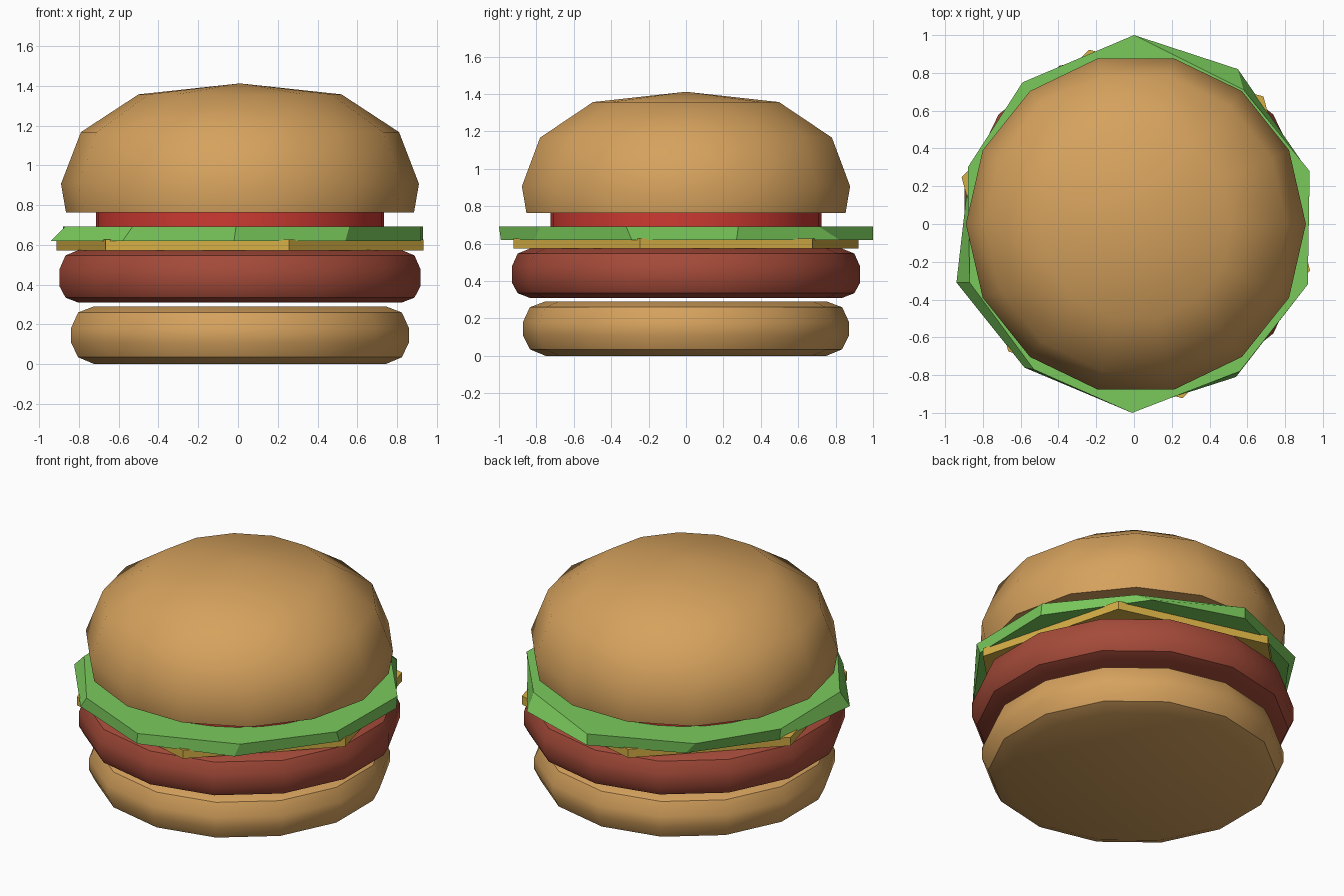
import bpy, bmesh
from math import sin, cos, pi, radians

cube = bpy.data.objects.get("Cube")
if cube:
    bpy.data.objects.remove(cube, do_unlink=True)

CENTRE_X = 0.01


def material(name, rgb):
    mat = bpy.data.materials.new(name)
    mat.use_nodes = True
    mat.diffuse_color = (*rgb, 1)
    bsdf = mat.node_tree.nodes["Principled BSDF"]
    bsdf.inputs["Base Color"].default_value = (*rgb, 1)
    bsdf.inputs["Roughness"].default_value = 0.8
    return mat


def stack(name, rings, mat, smooth=None):
    """Join rings of points from bottom to top; a one-point ring is an apex."""
    bm = bmesh.new()
    loops = [[bm.verts.new(p) for p in ring] for ring in rings]
    for low, high in zip(loops, loops[1:]):
        n = len(low)
        for i in range(n):
            j = (i + 1) % n
            if len(high) == 1:
                bm.faces.new((low[i], low[j], high[0]))
            else:
                bm.faces.new((low[i], low[j], high[j], high[i]))
    for cap in (loops[0], loops[-1]):
        if len(cap) > 2:
            bm.faces.new(cap)
    bmesh.ops.recalc_face_normals(bm, faces=bm.faces[:])
    mesh = bpy.data.meshes.new(name)
    bm.to_mesh(mesh)
    bm.free()
    mesh.materials.append(mat)
    obj = bpy.data.objects.new(name, mesh)
    bpy.context.collection.objects.link(obj)
    if smooth:
        bpy.ops.object.select_all(action='DESELECT')
        obj.select_set(True)
        bpy.context.view_layer.objects.active = obj
        bpy.ops.object.shade_smooth_by_angle(angle=radians(smooth))
    return obj


def lathe(name, profile, sides, turn, mat, smooth=None):
    """Revolve (radius, z) pairs around the upright axis."""
    rings = []
    for r, z in profile:
        count = sides if r > 0 else 1
        angles = [radians(turn) + 2 * pi * i / sides for i in range(count)]
        rings.append([(CENTRE_X + r * cos(a), r * sin(a), z) for a in angles])
    return stack(name, rings, mat, smooth)


bun = material("toasted_bun", (0.67, 0.36, 0.11))
meat = material("cooked_meat", (0.376, 0.07, 0.041))
yellow = material("cheese_yellow", (0.66, 0.42, 0.058))
green = material("leaf_green", (0.195, 0.59, 0.107))
red = material("tomato_red", (0.61, 0.042, 0.032))

# Bottom bun and patty: rounded discs
lathe("bottom_bun", [(0.75, 0), (0.835, 0.035), (0.872, 0.11), (0.872, 0.18),
                     (0.835, 0.26), (0.755, 0.29)], 14, 90, bun, 32)
lathe("patty", [(0.835, 0.31), (0.9, 0.335), (0.93, 0.39), (0.93, 0.48),
                (0.9, 0.547), (0.83, 0.575)], 14, 90, meat, 32)

# Cheese: six-sided slice
lathe("cheese_slice", [(0.955, 0.573), (0.955, 0.627)], 6, 45, yellow)

# Lettuce: uneven ten-sided leaf, with a different outline above and below
leaf_low = [(0, 1), (-0.53, 0.76), (-0.87, 0.3), (-0.94, -0.31), (-0.58, -0.76),
            (-0.02, -0.99), (0.54, -0.81), (0.92, -0.29), (0.93, 0.27), (0.55, 0.82)]
leaf_high = [(0, 1), (-0.59, 0.75), (-0.88, 0.3), (-0.87, -0.31), (-0.53, -0.77),
             (-0.01, -1), (0.56, -0.78), (0.92, -0.32), (0.93, 0.28), (0.58, 0.71)]
stack("lettuce_leaf", [[(x, y, 0.62) for x, y in leaf_low],
                       [(x, y, 0.692) for x, y in leaf_high]], green)

# Tomato: smooth round slice
lathe("tomato_slice", [(0.725, 0.685), (0.725, 0.768)], 32, 0, red, 32)

# Top bun: faceted outline with a smooth dome
lathe("top_bun", [(0.875, 0.763), (0.9, 0.907), (0.8, 1.167), (0.51, 1.357),
                  (0, 1.412)], 14, 0, bun, 45)
